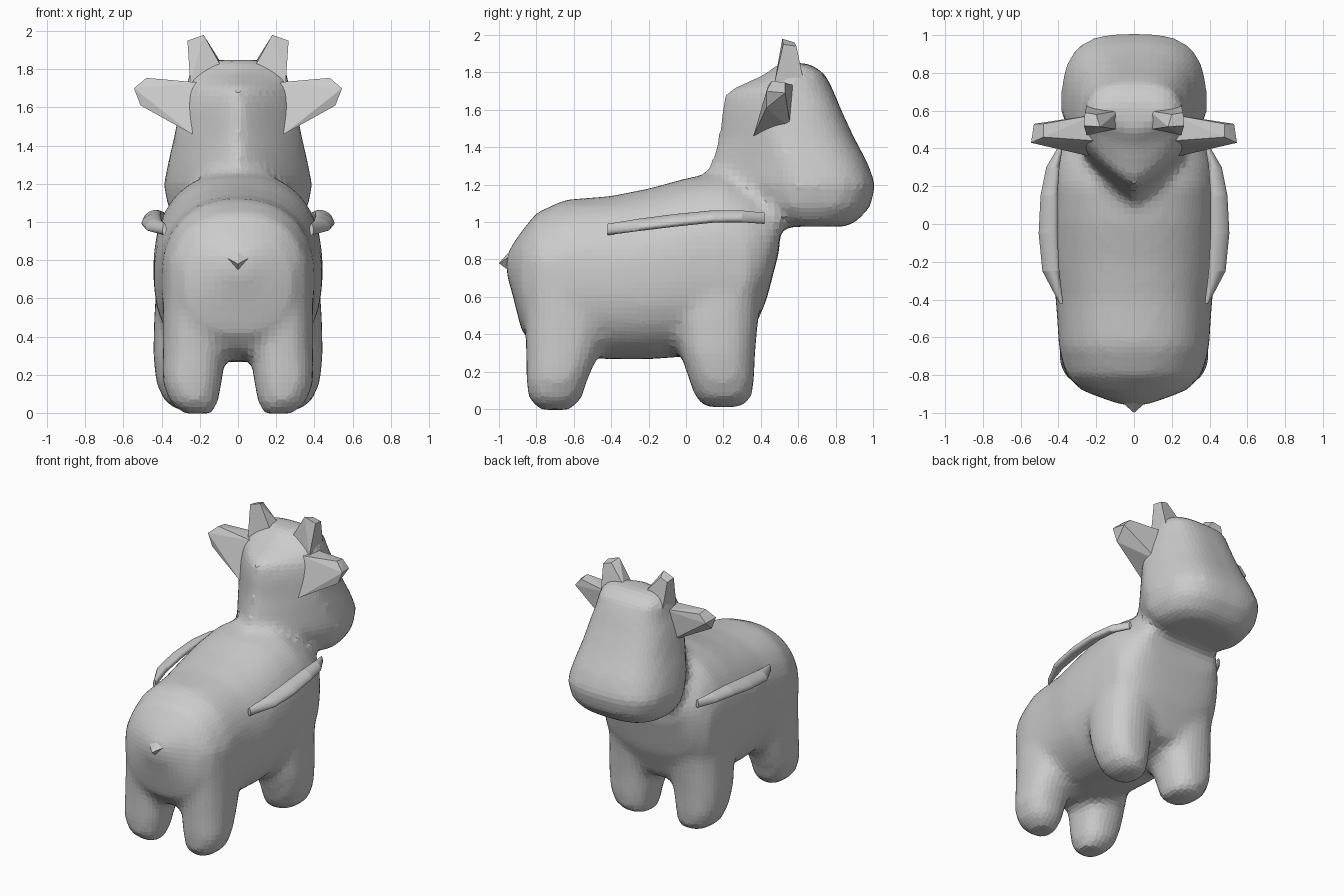
import bpy, bmesh, math
from mathutils import Vector

N = 32


def link(bm, name):
    bmesh.ops.recalc_face_normals(bm, faces=bm.faces)
    me = bpy.data.meshes.new(name)
    bm.to_mesh(me)
    bm.free()
    ob = bpy.data.objects.new(name, me)
    bpy.context.collection.objects.link(ob)
    return ob


def loft(bm, rings):
    rows = [[bm.verts.new(p) for p in r] for r in rings]
    for a, b in zip(rows, rows[1:]):
        for i in range(N):
            j = (i + 1) % N
            bm.faces.new((a[i], a[j], b[j], b[i]))
    bm.faces.new(rows[0])
    bm.faces.new(rows[-1])


def unit(e):
    # superellipse outline, exponent may differ on the two halves of the second axis
    out = []
    for i in range(N):
        t = 2 * math.pi * (i + 0.5) / N
        c, s = math.cos(t), math.sin(t)
        k = e[0] if s < 0 else e[1]
        out.append((math.copysign(abs(c) ** (2 / k), c), math.copysign(abs(s) ** (2 / k), s)))
    return out


def hull(name, pts):
    bm = bmesh.new()
    for p in pts:
        bm.verts.new(p)
    res = bmesh.ops.convex_hull(bm, input=bm.verts)
    junk = [v for v in bm.verts if not v.link_faces]
    bmesh.ops.delete(bm, geom=junk, context='VERTS')
    return link(bm, name)


bm = bmesh.new()

# torso: sections along y (y, bottom, top, half width)
torso = [(-0.96, .72, .82, .06), (-.93, .62, .88, .15), (-.88, .42, .95, .28), (-.8, .32, 1.05, .36),
         (-.65, .28, 1.12, .40), (-.4, .265, 1.14, .415), (-.2, .265, 1.18, .44), (0, .28, 1.235, .445),
         (.2, .3, 1.27, .44), (.33, .35, 1.22, .43), (.43, .58, 1.15, .37), (.5, .85, 1.1, .3)]
loft(bm, [[(x * w, y, (a + b) / 2 + s * (b - a) / 2) for x, s in unit((2.5, 2.3))]
          for y, a, b, w in torso])

# head and neck: sections along z (z, back, widest y, front, half width)
head = [(.975, .42, .65, .85, .22), (1.0, .35, .62, .91, .31), (1.08, .2, .6, .985, .37),
        (1.2, .09, .6, 1.015, .39), (1.32, .13, .55, .97, .365), (1.45, .17, .5, .9, .335),
        (1.6, .185, .48, .83, .305), (1.7, .21, .48, .79, .275), (1.79, .42, .55, .745, .255),
        (1.85, .49, .57, .66, .19)]
loft(bm, [[(x * w, m + s * ((m - a) if s < 0 else (b - m)), z) for x, s in unit((1.25, 3))]
          for z, a, m, b, w in head])

# legs: sections along z (z, x, y, half width, half depth)
front = [(.01, .22, .2, .09, .1), (.06, .25, .2, .135, .15), (.16, .265, .19, .165, .175),
         (.3, .26, .17, .185, .2), (.5, .24, .16, .2, .23), (.85, .22, .2, .2, .24)]
rear = [(-.005, .21, -.7, .07, .08), (.05, .23, -.7, .125, .14), (.16, .24, -.69, .155, .165),
        (.3, .23, -.66, .165, .195), (.5, .21, -.63, .185, .235), (.8, .2, -.62, .19, .26)]
for side in (-1, 1):
    for leg in (front, rear):
        loft(bm, [[(side * (cx + x * w), cy + s * d, z) for x, s in unit((2.4, 2.4))]
                  for z, cx, cy, w, d in leg])

# fuse into one faceted skin
body = link(bm, "body")
rm = body.modifiers.new("fuse", 'REMESH')
rm.mode = 'VOXEL'
rm.voxel_size = 0.035
sm = body.modifiers.new("soften", 'SMOOTH')
sm.factor = 0.5
sm.iterations = 5

# tail stub
hull("tail", [(0, -1, .78), (.09, -.92, .83), (-.09, -.92, .83), (0, -.92, .72), (0, -.91, .88)])

for side, tag in ((-1, "left"), (1, "right")):
    def m(pts):
        return [(side * x, y, z) for x, y, z in pts]
    # ears
    hull(tag + "_ear", m([(.24, .36, 1.46), (.26, .56, 1.5), (.2, .44, 1.73), (.2, .58, 1.73),
                          (.51, .43, 1.61), (.545, .43, 1.70), (.53, .53, 1.69),
                          (.48, .46, 1.755), (.48, .53, 1.745)]))
    # horns
    hull(tag + "_horn", m([(.08, .5, 1.8), (.08, .6, 1.82), (.25, .47, 1.73), (.25, .63, 1.75),
                           (.18, .515, 1.98), (.2, .58, 1.96), (.265, .52, 1.95), (.26, .59, 1.94)]))
    # side fold running along the flank
    bm = bmesh.new()
    path = [(-.42, .385, .96, .01), (-.25, .44, .985, .045), (-.05, .455, 1.01, .05),
            (.15, .45, 1.03, .045), (.3, .43, 1.03, .035), (.42, .385, 1.02, .01)]
    loft(bm, [[(side * (cx + x * w), y, cz + s * .03 + x * w * -.3) for x, s in unit((2, 2))]
              for y, cx, cz, w in path])
    link(bm, tag + "_side_fold")
